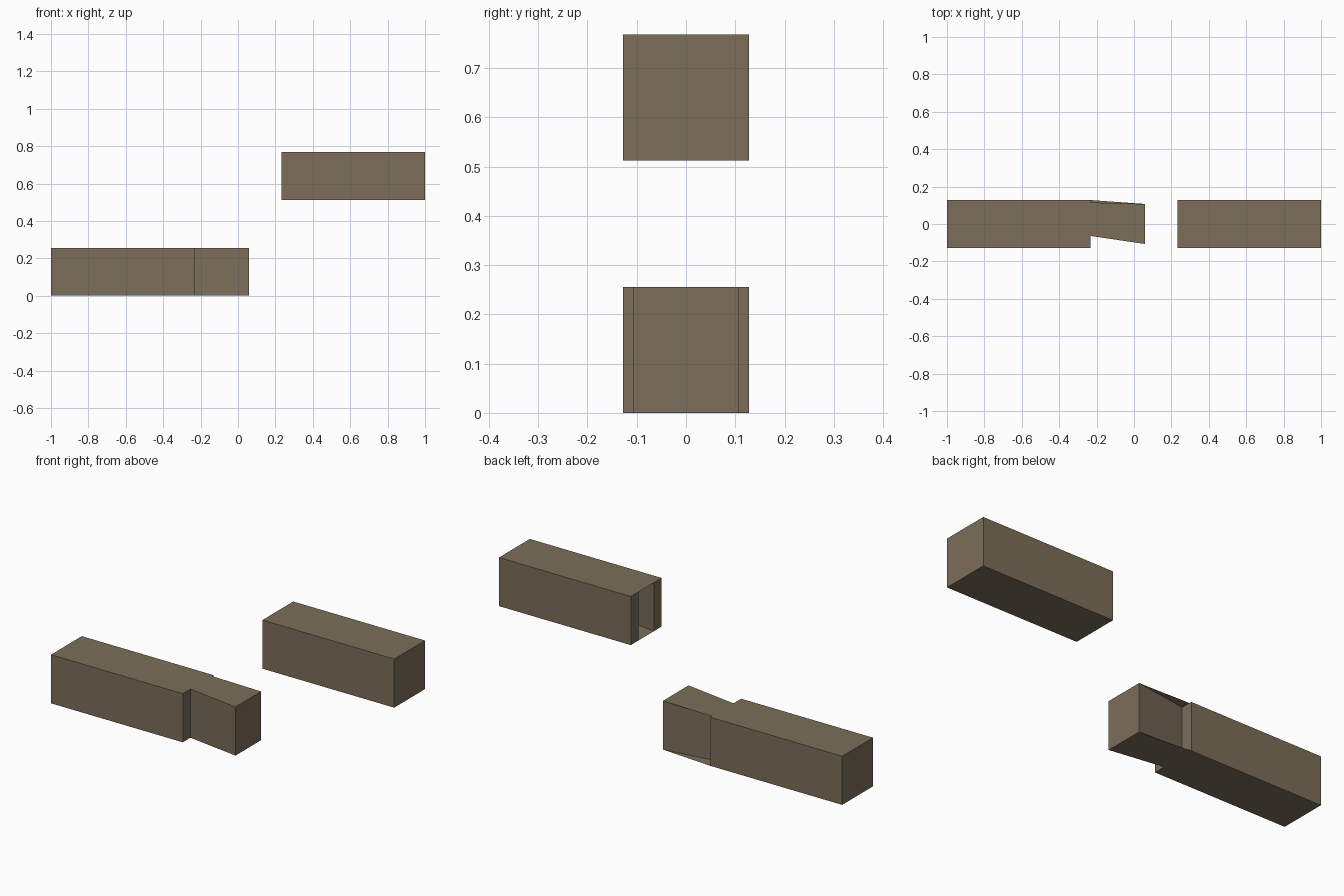
import bpy
import bmesh

if "Cube" in bpy.data.objects:
    bpy.data.objects.remove(bpy.data.objects["Cube"])

HALF = 0.128      # half the beam width
HEIGHT = 0.256    # beam height
NECK = 0.064      # half width of the joint at the shoulder
TAIL = 0.107      # half width of the joint at its wide end
DEPTH = 0.292     # length of the joint
END = 0.232       # distance of each beam face from the middle

wood = bpy.data.materials.new("brown wood")
wood.use_nodes = True
colour = (0.2, 0.157, 0.103, 1)
wood.diffuse_color = colour
bsdf = wood.node_tree.nodes["Principled BSDF"]
bsdf.inputs["Base Color"].default_value = colour
bsdf.inputs["Roughness"].default_value = 0.8


def beam(name, walls, bottom_caps, top_caps, z):
    """Vertical walls around an outline, closed by flat caps."""
    bm = bmesh.new()

    def add(points):
        bm.faces.new([bm.verts.new(p) for p in points])

    for a, b in zip(walls, walls[1:] + walls[:1]):
        add([(*a, z), (*b, z), (*b, z + HEIGHT), (*a, z + HEIGHT)])
    for cap in bottom_caps:
        add([(*p, z) for p in reversed(cap)])
    for cap in top_caps:
        add([(*p, z + HEIGHT) for p in cap])
    bmesh.ops.remove_doubles(bm, verts=bm.verts, dist=0.0001)
    mesh = bpy.data.meshes.new(name)
    bm.to_mesh(mesh)
    bm.free()
    mesh.materials.append(wood)
    obj = bpy.data.objects.new(name, mesh)
    bpy.context.collection.objects.link(obj)


def rectangle(x0, x1):
    return [(x0, -HALF), (x1, -HALF), (x1, HALF), (x0, HALF)]


# Lower beam with a flared tenon; its caps overhang the back cheek
tip = -END + DEPTH
tenon = [(-END, -NECK), (tip, -TAIL), (tip, TAIL), (-END, NECK)]
body = rectangle(-1, -END)
outline = body[:2] + tenon + body[2:]
beam("tenon_beam", outline,
     [body, tenon[:3] + [(-END, HALF)]],
     [body, tenon[:3] + [(-END, 0.115)]], 0)

# Upper beam with a matching socket, covered above and below
block = rectangle(END, 1)
socket = [(END, NECK), (END + DEPTH, TAIL),
          (END + DEPTH, -TAIL), (END, -NECK)]
beam("socket_beam", block + socket, [block], [block], 2 * HEIGHT)
